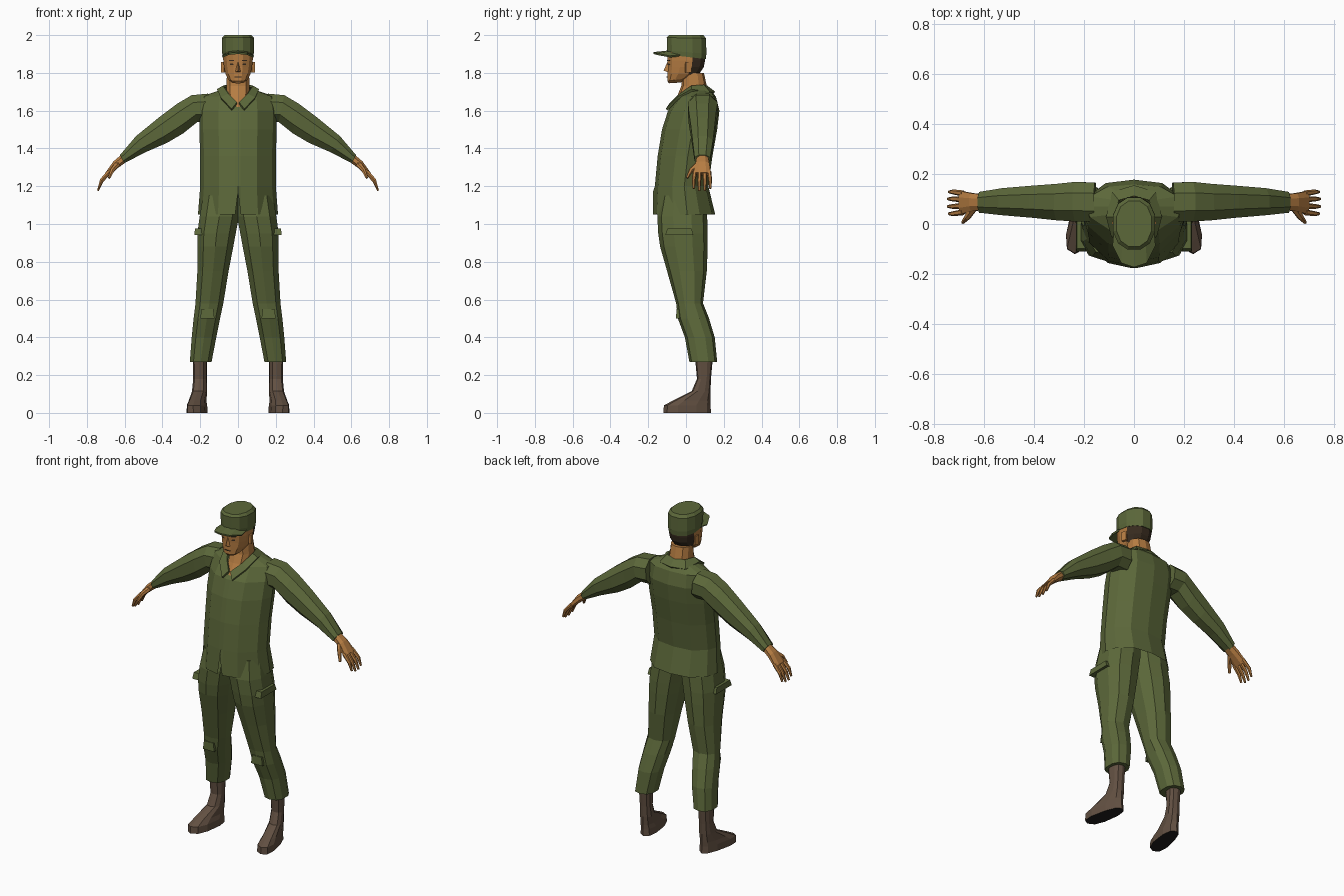
import bpy, bmesh, math
from mathutils import Vector as V

if "Cube" in bpy.data.objects:
    bpy.data.objects.remove(bpy.data.objects["Cube"])


def material(name, r, g, b):
    m = bpy.data.materials.new(name)
    m.diffuse_color = (r, g, b, 1)
    m.use_nodes = True
    m.node_tree.nodes["Principled BSDF"].inputs["Base Color"].default_value = m.diffuse_color
    return m


GREEN = material("olive cloth", 0.107, 0.138, 0.042)
SKIN = material("tan skin", 0.47, 0.205, 0.055)
BROWN = material("brown leather", 0.122, 0.08, 0.054)
HAIR = material("dark hair", 0.04, 0.025, 0.014)
SOLE = material("black sole", 0.015, 0.013, 0.012)


def finish(name, bm, mats, mirror=False, thick=0):
    bmesh.ops.recalc_face_normals(bm, faces=bm.faces)
    me = bpy.data.meshes.new(name)
    bm.to_mesh(me)
    bm.free()
    for m in mats:
        me.materials.append(m)
    ob = bpy.data.objects.new(name, me)
    bpy.context.collection.objects.link(ob)
    if mirror:
        ob.modifiers.new("Mirror", 'MIRROR')
    if thick:
        s = ob.modifiers.new("Solidify", 'SOLIDIFY')
        s.thickness, s.offset = thick, 0
    return ob


def section(n, p=0.8):
    """Unit rounded-square cross-section with n sides, flat front."""
    pts = []
    for i in range(n):
        a = 2 * math.pi * (i + 0.5) / n
        c, s = math.cos(a), math.sin(a)
        pts.append((math.copysign(abs(c) ** p, c), math.copysign(abs(s) ** p, s)))
    k = max(q[0] for q in pts)
    j = max(q[1] for q in pts)
    return [(a / k, b / j) for a, b in pts]


def flat(z, x0, x1, y0, y1, tilt=0):
    return (V(((x0 + x1) / 2, (y0 + y1) / 2, z)), V(((x1 - x0) / 2, 0, 0)), V((0, (y1 - y0) / 2, tilt)))


def loft(rings, sec, bm=None, cap_start=True):
    bm = bm or bmesh.new()
    loops = [[bm.verts.new(c + u * a + v * b) for a, b in sec] for c, u, v in rings]
    n = len(sec)
    for r, s in zip(loops, loops[1:]):
        for i in range(n):
            bm.faces.new((r[i], r[(i + 1) % n], s[(i + 1) % n], s[i]))
    if cap_start:
        bm.faces.new(loops[0])
    bm.faces.new(loops[-1])
    return bm


def strip(name, inner, outer, mat, thick):
    """Mirrored band between two half outlines."""
    bm = bmesh.new()
    a, b = ([bm.verts.new(p) for p in line] for line in (inner, outer))
    for i in range(len(a) - 1):
        bm.faces.new((a[i], a[i + 1], b[i + 1], b[i]))
    return finish(name, bm, [mat], True, thick)


def block(name, centre, size, mat, turn=0, taper=1):
    bm = bmesh.new()
    bmesh.ops.create_cube(bm, size=1)
    for v in bm.verts:
        k = taper if v.co.z > 0 else 1
        v.co = V((v.co.x * size[0] * k, v.co.y * size[1] * k, v.co.z * size[2]))
    ob = finish(name, bm, [mat], True)
    bm2 = bmesh.new()
    bm2.from_mesh(ob.data)
    c, s = math.cos(turn), math.sin(turn)
    for v in bm2.verts:
        x, y, z = v.co
        v.co = V((x * c - y * s, x * s + y * c, z)) + V(centre)
    bm2.to_mesh(ob.data)
    bm2.free()
    return ob


# jacket body, open hem with a front slit
half = [(0, -1), (.07, -1), (.5, -.88), (.9, -.35), (1, .1), (.9, .5), (.55, .9), (0, 1)]
torso = half + [(-a, b) for a, b in half[-2:0:-1]]
bm = loft([flat(z, -w, w, a, b) for z, w, a, b in (
    (1.05, .212, -.175, .155), (1.2, .2, -.165, .118), (1.36, .2, -.15, .14),
    (1.5, .205, -.127, .165), (1.6, .205, -.095, .177), (1.675, .195, -.035, .158),
    (1.71, .09, -.005, .13))], torso, cap_start=False)
for v in bm.verts:
    if v.co.z < 1.06 and abs(v.co.x) < .005 and v.co.y < 0:
        v.co.z = 1.17
finish("jacket_body", bm, [GREEN])

# sleeves: top and bottom edge in x/z, then y range
rings = []
for tx, tz, bx, bz, y0, y1 in (
        (.16, 1.69, .15, 1.54, .01, .165), (.245, 1.682, .215, 1.54, .01, .168),
        (.32, 1.638, .29, 1.48, .015, .16), (.42, 1.563, .375, 1.43, .025, .153),
        (.54, 1.465, .49, 1.38, .035, .143), (.625, 1.365, .602, 1.322, .045, .128)):
    t, b = V((tx, 0, tz)), V((bx, 0, bz))
    rings.append(((t + b) / 2 + V((0, (y0 + y1) / 2, 0)), (t - b) / 2, V((0, (y1 - y0) / 2, 0))))
finish("sleeves", loft(rings, section(8, .9)), [GREEN], True)

# collar
strip("collar",
      [(0, .108, 1.727), (.058, .092, 1.732), (.075, .03, 1.727), (.05, -.03, 1.685), (.005, -.078, 1.64)],
      [(0, .15, 1.695), (.085, .125, 1.692), (.108, .03, 1.708), (.09, -.045, 1.665), (.033, -.102, 1.605)],
      GREEN, .014)

# trousers
finish("trouser_legs", loft([flat(*r) for r in (
    (1.15, -.01, .185, -.13, .1), (1.04, -.005, .203, -.152, .112), (.95, .012, .215, -.147, .115),
    (.88, .025, .215, -.137, .115), (.75, .05, .215, -.1, .11), (.58, .078, .225, -.052, .09),
    (.5, .095, .235, -.043, .122), (.4, .115, .245, -.006, .152), (.27, .14, .255, .018, .165))],
    section(10, .85)), [GREEN], True)
block("pocket_flap", (.211, -.035, .958), (.04, .15, .035), GREEN, 0, .85)
block("knee_patch", (.162, -.04, .525), (.075, .025, .05), GREEN, 0, .85)

# boots, toes turned out
bm = loft([flat(*r) for r in (
    (0, .155, .24, -.12, .132), (.04, .157, .24, -.117, .13), (.065, .163, .237, -.07, .13),
    (.115, .163, .235, .03, .13), (.18, .165, .233, .058, .132), (.3, .163, .235, .047, .143))],
    section(10, .8))
for v in bm.verts:
    d = max(0, .1 - v.co.y)
    v.co.x = .2 + (v.co.x - .2) * (1 + d) + d * .18
bm.normal_update()
for f in bm.faces:
    f.material_index = int(f.calc_center_median().z < .005)
finish("boots", bm, [BROWN, SOLE], True)

# hands
Y = V((0, 1, 0))


def limb(bm, pts, sizes, n):
    """Loft along a path; sizes are (thickness, width) radii."""
    pts = [V(p) for p in pts]
    rings = []
    for i, p in enumerate(pts):
        d = pts[min(i + 1, len(pts) - 1)] - pts[max(i - 1, 0)]
        u = d.cross(Y).normalized()
        w = u.cross(d).normalized()
        rings.append((p, u * sizes[i][0], w * sizes[i][1]))
    return loft(rings, section(n, .9), bm)


bm = limb(None, [(.595, .087, 1.355), (.645, .087, 1.316), (.692, .085, 1.265)],
          [(.024, .03), (.021, .036), (.012, .047)], 8)
for i, y in enumerate((.047, .072, .098, .122)):
    e = .008 if i in (0, 3) else 0
    s = y + (i - 1.5) * .004
    limb(bm, [(.682, y, 1.276), (.722, s, 1.225 + e), (.742 - e / 2, s, 1.176 + e * 1.5)],
         [(.011, .012), (.009, .010), (.005, .006)], 6)
limb(bm, [(.64, .065, 1.315), (.665, .027, 1.285), (.683, .006, 1.243)],
     [(.014, .018), (.011, .012), (.006, .007)], 6)
finish("hands", bm, [SKIN], True)

# neck and head, hair at the back
finish("neck", loft([flat(z, -w, w, a, b) for z, w, a, b in (
    (1.62, .04, -.082, .06), (1.68, .06, -.045, .1), (1.73, .062, -.025, .11),
    (1.8, .058, -.02, .095))], section(10)), [SKIN])
bm = loft([flat(z, -w, w, a, b, t) for z, w, a, b, t in (
    (1.747, .028, -.09, -.03, .002), (1.765, .05, -.099, .02, .008), (1.795, .066, -.097, .07, 0),
    (1.83, .074, -.096, .094, 0), (1.865, .078, -.098, .101, 0), (1.91, .079, -.1, .102, 0))],
    section(12, .85))
for f in bm.faces:
    c = f.calc_center_median()
    f.material_index = int(c.y > .03 and c.z > 1.79)
finish("head", bm, [SKIN, HAIR])
block("ear", (.077, .012, 1.83), (.016, .03, .055), SKIN, .3)
bm = bmesh.new()
nose = [bm.verts.new(p) for p in ((0, -.095, 1.865), (-.016, -.094, 1.803), (.016, -.094, 1.803), (0, -.119, 1.812))]
for a, b, c in ((0, 1, 3), (0, 3, 2), (1, 2, 3), (0, 2, 1)):
    bm.faces.new((nose[a], nose[b], nose[c]))
finish("nose", bm, [SKIN])
block("eye", (.031, -.089, 1.846), (.02, .008, .008), HAIR, .5)
block("eyebrow", (.033, -.09, 1.866), (.03, .008, .006), HAIR, .5)
block("mouth", (.009, -.097, 1.778), (.02, .008, .004), HAIR, .1)

# cap and brim
finish("cap", loft([flat(*r) for r in (
    (1.885, -.081, .081, -.098, .105, -.012), (1.91, -.084, .084, -.1, .108, -.008),
    (1.985, -.084, .084, -.102, .106, -.002), (2.0, -.07, .07, -.09, .092, 0))],
    section(12, .9)), [GREEN])
strip("cap_brim",
      [(0, -.09, 1.914), (.045, -.08, 1.91), (.078, -.03, 1.892)],
      [(0, -.172, 1.905), (.05, -.155, 1.9), (.083, -.085, 1.886)], GREEN, .01)
